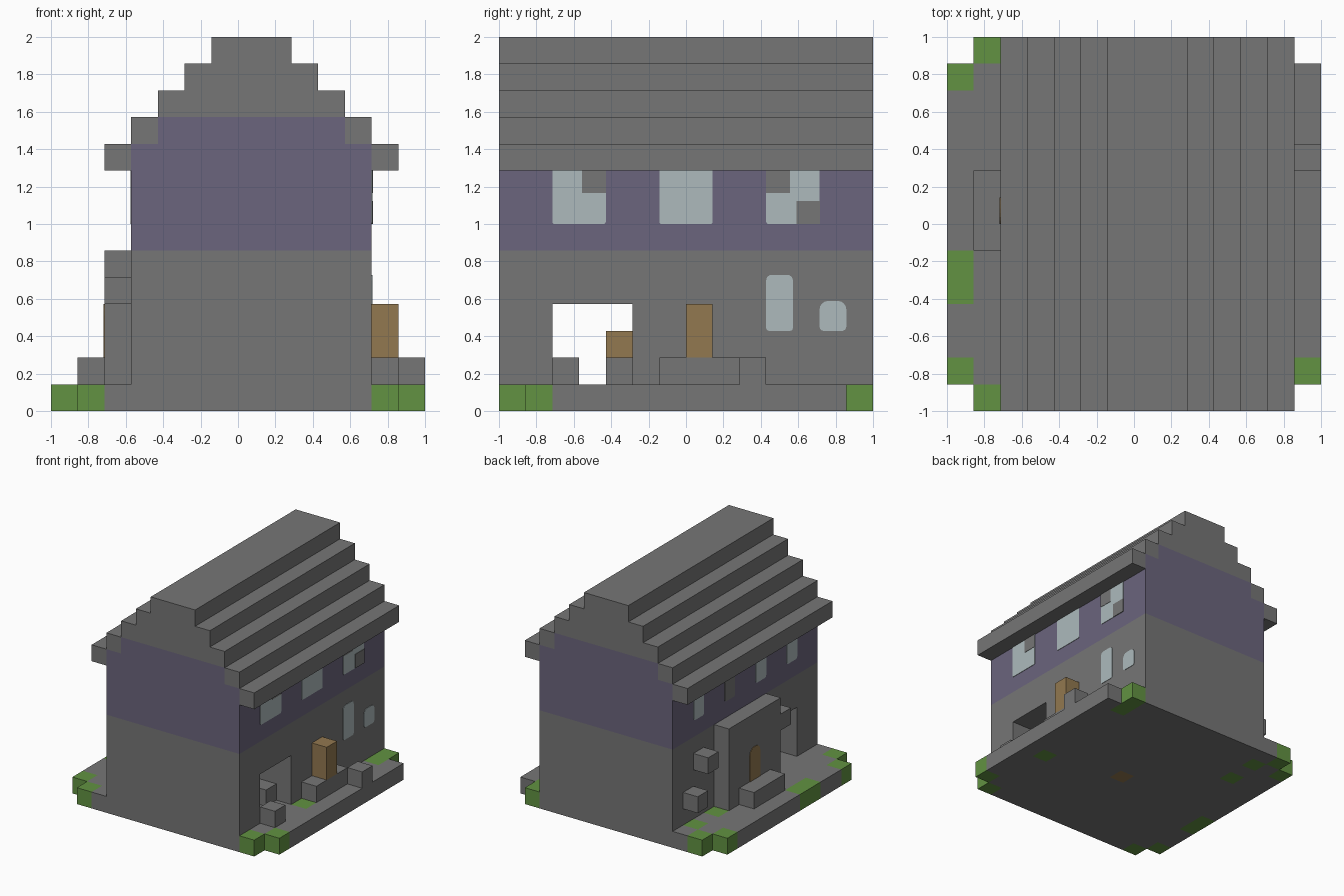
import bpy, bmesh

cube = bpy.data.objects.get("Cube")
if cube:
    bpy.data.objects.remove(cube)

U = 2 / 14  # one building block


def material(name, rgb):
    m = bpy.data.materials.new(name)
    m.use_nodes = True
    m.diffuse_color = (*rgb, 1)
    m.node_tree.nodes["Principled BSDF"].inputs["Base Color"].default_value = (*rgb, 1)
    return m


STONE = material("grey stone", (0.18, 0.18, 0.18))
PLASTER = material("purple plaster", (0.147, 0.13, 0.205))
WOOD = material("brown wood", (0.288, 0.188, 0.08))
MOSS = material("green moss", (0.122, 0.288, 0.054))
GLASS = material("pale glass", (0.418, 0.491, 0.503))


def finish(name, bm, *mats):
    mesh = bpy.data.meshes.new(name)
    bmesh.ops.recalc_face_normals(bm, faces=bm.faces)
    bm.to_mesh(mesh)
    bm.free()
    for m in mats:
        mesh.materials.append(m)
    obj = bpy.data.objects.new(name, mesh)
    bpy.context.collection.objects.link(obj)
    return obj


def add_box(bm, lo, hi):
    verts = bmesh.ops.create_cube(bm, size=1)["verts"]
    for v in verts:
        for a in range(3):
            v.co[a] = lo[a] if v.co[a] < 0 else hi[a]
    return verts


def blocks(name, mat, *boxes):
    """Boxes in block units: x from/to, y from/to, z from/to."""
    bm = bmesh.new()
    for x0, x1, y0, y1, z0, z1 in boxes:
        add_box(bm, (x0 * U - 1, y0 * U - 1, z0 * U), (x1 * U - 1, y1 * U - 1, z1 * U))
    return finish(name, bm, mat)


def plate(name, mat, wall, side, y0, y1, z0, z1, thick=0.004, top=0, bottom=0):
    """Thin painted panel on a side wall, with optional rounded corners."""
    bm = bmesh.new()
    x = wall * U - 1
    ends = sorted((x - side * 0.002, x + side * thick))
    add_box(bm, (ends[0], y0, z0), (ends[1], y1, z1))
    mid = (z0 + z1) / 2
    for radius, upper in ((top, True), (bottom, False)):
        if radius:
            edges = [e for e in bm.edges
                     if abs(e.verts[0].co.x - e.verts[1].co.x) > 0.001
                     and (e.verts[0].co.z > mid) == upper]
            bmesh.ops.bevel(bm, geom=edges, offset=radius, segments=4, profile=0.5, affect='EDGES')
    return finish(name, bm, mat)


# Ground slab: one cell grid with missing corners, mossy cells and a wooden cell
moss_cells = {(1, 13), (0, 12), (0, 5), (0, 4), (0, 1), (1, 0), (2, 10), (2, 12),
              (12, 0), (13, 1), (12, 5), (12, 12), (12, 13)}
wood_cells = {(7, 6)}
bm = bmesh.new()
bmesh.ops.create_grid(bm, x_segments=14, y_segments=14, size=1)
corners = [f for f in bm.faces if all(abs(c) > 0.9 for c in f.calc_center_median().xy)]
bmesh.ops.delete(bm, geom=corners, context='FACES')
top = bmesh.ops.extrude_face_region(bm, geom=bm.faces[:], use_keep_orig=True)["geom"]
for v in top:
    if isinstance(v, bmesh.types.BMVert):
        v.co.z = U
bmesh.ops.recalc_face_normals(bm, faces=bm.faces)
bm.normal_update()
for f in bm.faces:
    c = f.calc_center_median() - f.normal * U / 2
    cell = (int((c.x + 1) / U), int((c.y + 1) / U))
    f.material_index = 1 if cell in moss_cells else 2 if cell in wood_cells else 0
finish("ground_slab", bm, STONE, MOSS, WOOD)

# Lower storey with a passage running through it
blocks("lower_walls", STONE, (3, 12, 0, 2, 1, 4), (3, 12, 5, 14, 1, 4), (3, 12, 0, 14, 4, 6))

# Upper storey and gable
blocks("upper_walls", PLASTER, (3, 12, 0, 14, 6, 10), (4, 11, 0, 14, 10, 11))

# Stepped roof
for k in range(5):
    z, left, right = 9 + k, 2 + k, 13 - k
    if k < 2:
        steps = [(left, left + 1, 0, 14, z, z + 1), (right - 1, right, 0, 14, z, z + 1)]
    else:
        steps = [(left, right, 0, 14, z, z + 1)]
    blocks(f"roof_step_{k + 1}", STONE, *steps)

# Porch side
blocks("porch", STONE, (2, 3, 5, 10, 1, 6))
blocks("porch_step", STONE, (1, 2, 6, 9, 1, 2))
blocks("wall_lanterns", STONE, (2, 3, 4, 5, 4, 5), (2, 3, 11, 12, 4, 5), (2, 3, 12, 13, 2, 3))
plate("porch_door", WOOD, 2, -1, 0, U, U, 4 * U, top=0.06)

# Yard side
blocks("yard_bench", STONE, (12, 13, 6, 9, 1, 2))
blocks("yard_cupboard", WOOD, (12, 13, 7, 8, 2, 4))
blocks("yard_stones", STONE, (12, 13, 2, 3, 1, 2), (13, 14, 9, 10, 1, 2))

# Counter and crate inside the passage
blocks("passage_counter", STONE, (8, 11, 4, 5, 1, 2))
blocks("passage_crate", WOOD, (8, 9, 4, 5, 2, 3))

# Upper windows, yard side, with broken panes
for n, j in enumerate((2, 6, 10)):
    plate(f"yard_window_{n + 1}", GLASS, 12, 1, j * U - 1, (j + 2) * U - 1, 7 * U, 9 * U,
          bottom=0.012)
for n, (y, z) in enumerate(((-0.555, 1.165), (0.429, 1.165), (0.59, 1.0))):
    plate(f"broken_pane_{n + 1}", STONE, 12, 1, y, y + 0.126, z, z + 0.122, thick=0.007)

# Lower windows, yard side
for n, (j, height, r) in enumerate(((10, 0.3, 0.03), (12, 0.16, 0.045))):
    plate(f"lower_window_{n + 1}", GLASS, 12, 1, j * U - 1, (j + 1) * U - 1,
          3 * U, 3 * U + height, top=r, bottom=r / 2)

# Upper windows, porch side
for n, j in enumerate((2, 5, 8, 11)):
    plate(f"porch_window_{n + 1}", STONE if j == 8 else GLASS, 3, -1,
          j * U - 1, (j + 1) * U - 1, 7 * U, 9 * U, bottom=0.02)
